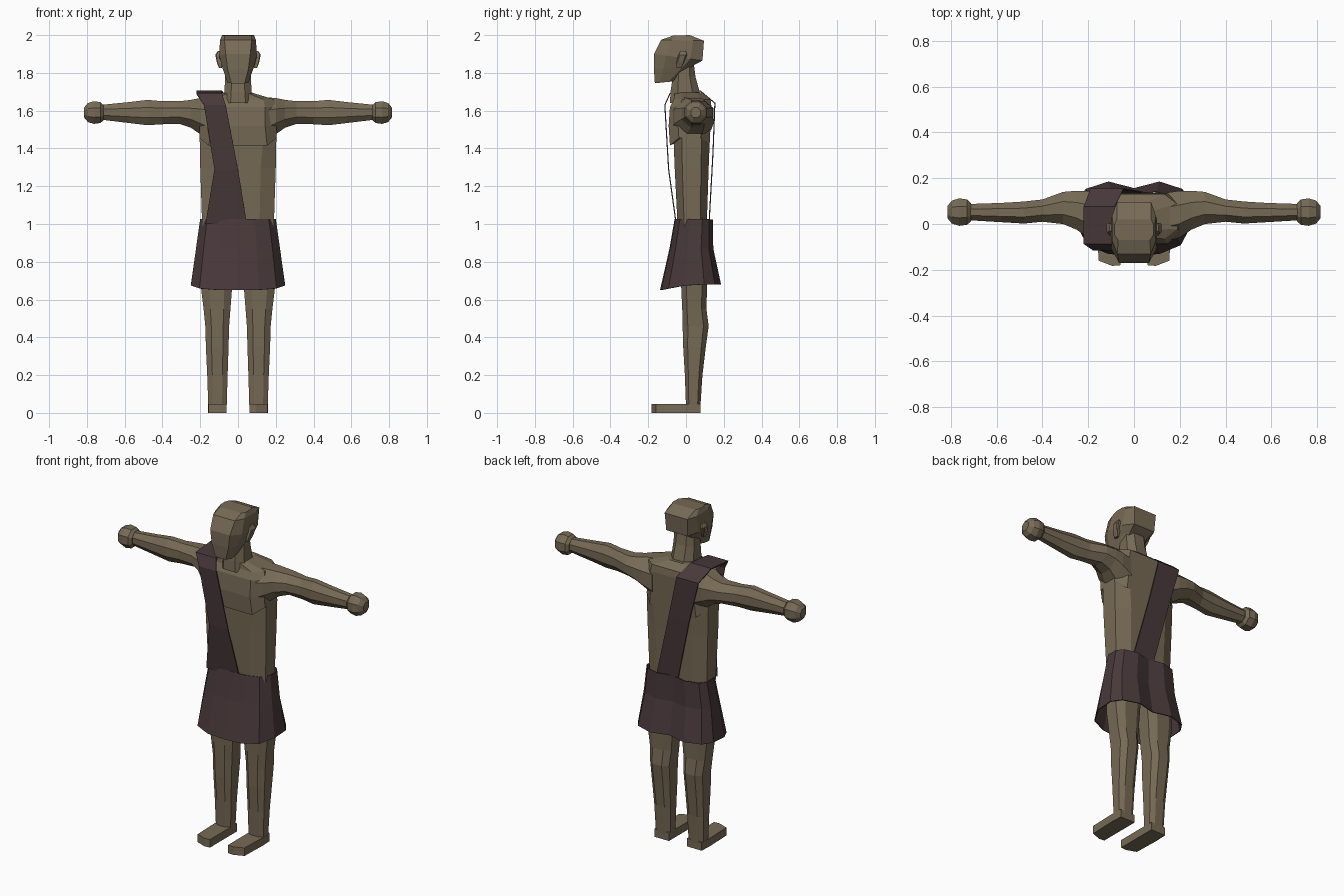
import bpy, bmesh
from mathutils import Vector


def material(name, rgb):
    m = bpy.data.materials.new(name)
    m.diffuse_color = (*rgb, 1)
    return m


SKIN = material("tan skin", (0.185, 0.145, 0.092))
CLOTH = material("dark plum cloth", (0.066, 0.040, 0.043))


def loft(name, rings, mat, caps=True, closed=True, mirror=False, thick=0):
    """Skin a row of equal-length point rings."""
    bm = bmesh.new()
    rows = [[bm.verts.new(p) for p in r] for r in rings]
    n = len(rows[0])
    for a, b in zip(rows, rows[1:]):
        for i in range(n if closed else n - 1):
            j = (i + 1) % n
            bm.faces.new((a[i], a[j], b[j], b[i]))
    if caps:
        bm.faces.new(rows[0])
        bm.faces.new(rows[-1])
    bmesh.ops.recalc_face_normals(bm, faces=bm.faces[:])
    me = bpy.data.meshes.new(name)
    bm.to_mesh(me)
    bm.free()
    me.materials.append(mat)
    ob = bpy.data.objects.new(name, me)
    bpy.context.collection.objects.link(ob)
    if mirror:
        ob.modifiers.new("mirror", 'MIRROR')
    if thick:
        s = ob.modifiers.new("thickness", 'SOLIDIFY')
        s.thickness, s.offset = thick, 0
    return ob


def octagon(a0, a1, b0, b1, ca=0.3, cb=0.3):
    """Chamfered rectangle; ca and cb are chamfer shares of the half sizes."""
    u, v = (a1 - a0) / 2 * ca, (b1 - b0) / 2 * cb
    return [(a0 + u, b0), (a1 - u, b0), (a1, b0 + v), (a1, b1 - v),
            (a1 - u, b1), (a0 + u, b1), (a0, b1 - v), (a0, b0 + v)]


def level(x0, x1, y0, y1, z, ca=0.3, cb=0.3, lift=0):
    """Horizontal octagon, with its side corners optionally lifted."""
    pts = octagon(x0, x1, y0, y1, ca, cb)
    return [Vector((x, y, z + (lift if i in (2, 3, 6, 7) else 0)))
            for i, (x, y) in enumerate(pts)]


# Torso with overhanging chest: half width, front, back, height, side lift
loft("torso", [level(-w, w, f, b, z, c, 0.45, l) for w, f, b, z, c, l in [
    (0.175, -0.040, 0.11, 0.88, 0.4, 0),
    (0.190, -0.045, 0.11, 1.00, 0.4, 0),
    (0.200, -0.060, 0.12, 1.30, 0.4, 0),
    (0.203, -0.065, 0.125, 1.425, 0.35, 0.035),
    (0.205, -0.085, 0.125, 1.415, 0.25, 0.04),
    (0.205, -0.092, 0.13, 1.52, 0.3, 0),
    (0.205, -0.085, 0.135, 1.62, 0.3, 0),
    (0.190, -0.065, 0.13, 1.66, 0.3, 0),
    (0.075, -0.060, 0.09, 1.695, 0.4, 0)]], SKIN)

# Neck
loft("neck", [level(-w, w, f, b, z, 0.5, 0.5) for w, f, b, z in [
    (0.080, -0.085, 0.08, 1.64), (0.072, -0.082, 0.072, 1.70),
    (0.068, -0.070, 0.05, 1.78), (0.065, -0.060, 0.04, 1.86)]], SKIN)


# Head: tilted rings given by front and back points and three half widths
def head_ring(yf, zf, yb, zb, wf, w, wb):
    side = [(wf, 0), (w, 0.25), (w, 0.75), (wb, 1)]
    pts = [Vector((x, yf + (yb - yf) * t, zf + (zb - zf) * t)) for x, t in side]
    return pts + [Vector((-p.x, p.y, p.z)) for p in reversed(pts)]


loft("head", [head_ring(*r) for r in [
    (-0.165, 1.745, -0.07, 1.755, 0.035, 0.055, 0.045),
    (-0.170, 1.82, 0.04, 1.84, 0.055, 0.082, 0.06),
    (-0.170, 1.90, 0.087, 1.865, 0.065, 0.100, 0.07),
    (-0.132, 1.975, 0.095, 1.97, 0.072, 0.095, 0.075),
    (-0.070, 1.997, 0.02, 2.00, 0.07, 0.085, 0.075)]], SKIN)

# Ears
loft("ear", [level(0.085, x, y0, y1, z) for x, y0, y1, z in [
    (0.100, -0.050, -0.025, 1.825), (0.112, -0.050, -0.010, 1.855),
    (0.120, -0.040, 0.005, 1.895), (0.108, -0.030, 0.0, 1.915)]],
    SKIN, mirror=True)

# Arms: along x, with front, back, bottom, top
loft("arm", [[Vector((x, y, z)) for y, z in octagon(f, b, lo, hi, 0.6, 0.6)]
             for x, f, b, lo, hi in [
    (0.13, -0.080, 0.135, 1.43, 1.672),
    (0.20, -0.060, 0.145, 1.475, 1.667),
    (0.25, -0.025, 0.145, 1.51, 1.657),
    (0.31, 0.000, 0.140, 1.53, 1.650),
    (0.40, 0.010, 0.107, 1.528, 1.650),
    (0.48, 0.002, 0.098, 1.523, 1.657),
    (0.58, 0.008, 0.092, 1.535, 1.645),
    (0.73, 0.017, 0.087, 1.553, 1.630)]], SKIN, mirror=True)

# Fists: faceted balls with a flattened wrist and knuckle side
loft("fist", [[Vector((x, 0.052 + y, 1.59 + z))
               for y, z in octagon(-r, r, -r, r, 0.58, 0.58)]
              for x, r in [(0.712, 0.040), (0.728, 0.055), (0.763, 0.060),
                           (0.795, 0.050), (0.815, 0.026)]], SKIN, mirror=True)

# Legs with a calf bulge
loft("leg", [level(x0, x1, f, b, z, 0.5, 0.4) for x0, x1, f, b, z in [
    (0.005, 0.185, -0.040, 0.110, 0.95),
    (0.030, 0.198, -0.026, 0.112, 0.68),
    (0.040, 0.182, -0.020, 0.108, 0.55),
    (0.047, 0.173, -0.018, 0.120, 0.46),
    (0.050, 0.170, -0.015, 0.105, 0.35),
    (0.055, 0.163, -0.006, 0.087, 0.20),
    (0.060, 0.157, 0.000, 0.076, 0.03)]], SKIN, mirror=True)

# Feet: outline with a clipped outer toe
FOOT = [(0.060, 0.076), (0.060, -0.180), (0.095, -0.183), (0.155, -0.160),
        (0.160, 0.0), (0.157, 0.076)]
loft("foot", [[Vector((x, y, z)) for x, y in FOOT] for z in (0, 0.048)],
     SKIN, mirror=True)

# Kilt: flared open shell, with a shallow fold at the centre of the back
HALF = [(0, -1), (0.45, -0.96), (0.82, -0.72), (1, -0.2), (1, 0.45),
        (0.85, 0.8), (0.45, 1), (0, 0.82)]


def kilt_ring(w, f, b, z, dip):
    m, h = (f + b) / 2, (b - f) / 2
    pts = [Vector((w * x, m + h * y, z - dip * max(0, -y))) for x, y in HALF]
    return pts + [Vector((-p.x, p.y, p.z)) for p in pts[-2:0:-1]]


loft("kilt", [kilt_ring(*r) for r in [
    (0.198, -0.058, 0.140, 1.025, 0), (0.220, -0.085, 0.142, 0.87, 0),
    (0.247, -0.135, 0.183, 0.68, 0.03)]], CLOTH, caps=False, thick=0.005)

# Shoulder sash: inner x, outer x, y, z from front waist over to back waist
loft("sash", [[Vector((a, y, z)), Vector((b, y, z))] for a, b, y, z in [
    (0.047, -0.172, -0.052, 1.00), (0.000, -0.125, -0.092, 1.29),
    (-0.065, -0.180, -0.112, 1.63), (-0.085, -0.220, -0.085, 1.69),
    (-0.085, -0.220, 0.075, 1.705), (-0.045, -0.190, 0.153, 1.64),
    (0.015, -0.120, 0.143, 1.38), (0.110, -0.030, 0.122, 1.00)]],
    CLOTH, caps=False, closed=False, thick=0.006)
